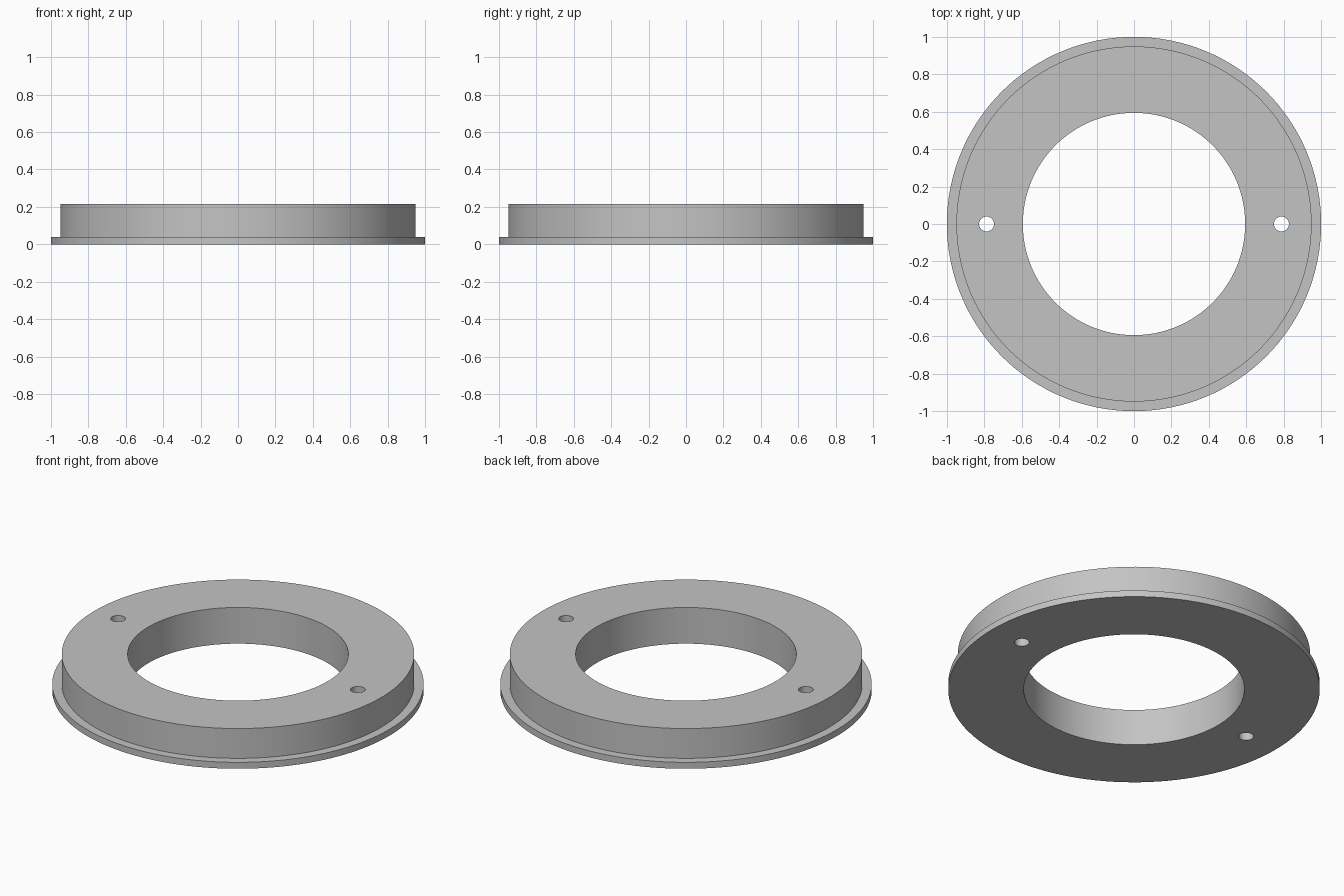
import bpy
import bmesh
import math
from mathutils import Matrix, Vector

cube = bpy.data.objects.get("Cube")
if cube:
    bpy.data.objects.remove(cube, do_unlink=True)

SEGMENTS = 128
INNER, BODY, FLANGE = 0.594, 0.949, 1.0
FLANGE_TOP, BODY_TOP = 0.038, 0.215
HOLE_X, HOLE_RADIUS = 0.788, 0.04

# Plain grey material
grey = bpy.data.materials.new("plain_grey")
grey.use_nodes = True
colour = (0.55, 0.55, 0.55, 1.0)
grey.diffuse_color = colour
grey.node_tree.nodes["Principled BSDF"].inputs["Base Color"].default_value = colour


def add_object(name, bm):
    bmesh.ops.recalc_face_normals(bm, faces=bm.faces)
    mesh = bpy.data.meshes.new(name)
    bm.to_mesh(mesh)
    bm.free()
    mesh.materials.append(grey)
    obj = bpy.data.objects.new(name, mesh)
    bpy.context.collection.objects.link(obj)
    return obj


# Stepped ring: closed profile turned around the z axis
profile = [(INNER, 0), (FLANGE, 0), (FLANGE, FLANGE_TOP),
           (BODY, FLANGE_TOP), (BODY, BODY_TOP), (INNER, BODY_TOP)]
bm = bmesh.new()
points = [bm.verts.new((r, 0, z)) for r, z in profile]
edges = [bm.edges.new((a, b)) for a, b in zip(points, points[1:] + points[:1])]
bmesh.ops.spin(bm, geom=points + edges, cent=Vector(), axis=Vector((0, 0, 1)),
               angle=math.tau, steps=SEGMENTS, use_merge=True)
bmesh.ops.remove_doubles(bm, verts=bm.verts, dist=0.0001)
ring = add_object("flanged_ring", bm)

# Two screw holes on opposite sides
bm = bmesh.new()
for side in (-1, 1):
    bmesh.ops.create_cone(bm, cap_ends=True, segments=32, radius1=HOLE_RADIUS,
                          radius2=HOLE_RADIUS, depth=1,
                          matrix=Matrix.Translation((side * HOLE_X, 0, 0)))
cutter = add_object("hole_cutter", bm)
cutter.hide_render = True

cut = ring.modifiers.new("screw_holes", 'BOOLEAN')
cut.operation = 'DIFFERENCE'
cut.solver = 'EXACT'
cut.object = cutter

bpy.ops.object.select_all(action='DESELECT')
ring.select_set(True)
bpy.context.view_layer.objects.active = ring
bpy.ops.object.modifier_apply(modifier=cut.name)
bpy.data.objects.remove(cutter, do_unlink=True)

# Smooth round walls with sharp rims
bpy.ops.object.shade_smooth_by_angle(angle=math.radians(30))
